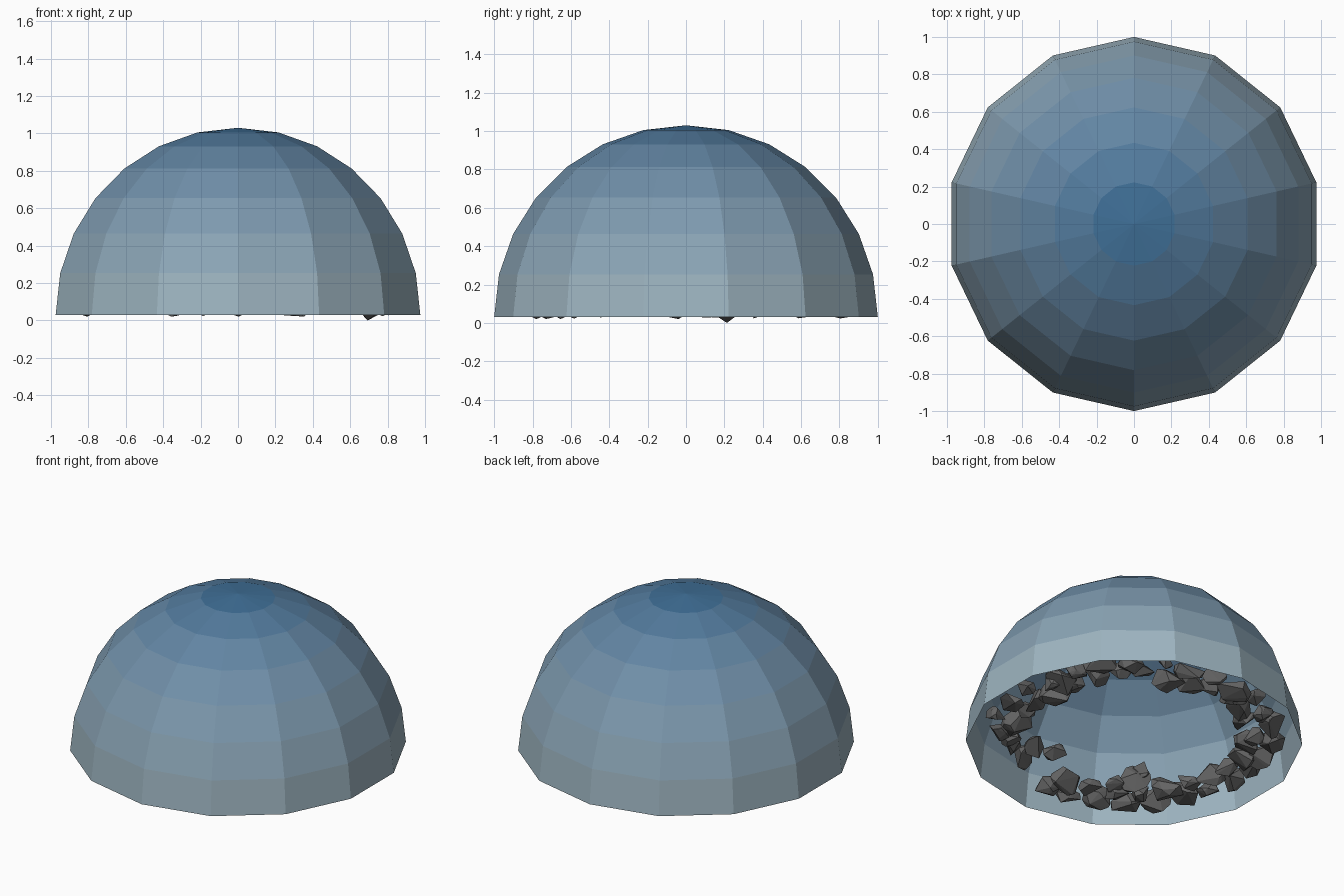
import bpy, bmesh, math, random
from mathutils import Vector, Matrix

if "Cube" in bpy.data.objects:
    bpy.data.objects.remove(bpy.data.objects["Cube"])

random.seed(7)
BASE = 0.03


def material(name, rgb):
    m = bpy.data.materials.new(name)
    m.diffuse_color = (*rgb, 1)
    m.use_nodes = True
    m.node_tree.nodes["Principled BSDF"].inputs["Base Color"].default_value = m.diffuse_color
    return m


def finish(bm, name, mats):
    me = bpy.data.meshes.new(name)
    bm.to_mesh(me)
    bm.free()
    for m in mats:
        me.materials.append(m)
    ob = bpy.data.objects.new(name, me)
    bpy.context.collection.objects.link(ob)
    return ob


# open sky dome: upper half of a 14-sided sphere, pale at the rim and blue on top
bm = bmesh.new()
bmesh.ops.create_uvsphere(bm, u_segments=14, v_segments=14, radius=1)
bmesh.ops.delete(bm, geom=[v for v in bm.verts if v.co.z < -0.01], context='VERTS')
for f in bm.faces:
    z = f.calc_center_median().z
    f.material_index = min(6, int(math.degrees(math.asin(min(z, 1))) / (90 / 7)))
bmesh.ops.translate(bm, verts=bm.verts, vec=(0, 0, BASE))
low, high = (0.34, 0.46, 0.53), (0.05, 0.16, 0.31)
bands = [material(f"sky_{i}", [a + (b - a) * (i / 6) ** 0.7 for a, b in zip(low, high)])
         for i in range(7)]
finish(bm, "sky_dome", bands)


# ring of angular boulders inside the rim
def boulder(bm, deg, r, z, size, turn=0.0):
    a = math.radians(deg)
    tmp = bmesh.new()
    pts = []
    for _ in range(14):
        d = Vector([random.gauss(0, 1) for _ in range(3)]).normalized()
        pts.append(tmp.verts.new((d.x * size[0] / 2, d.y * size[1] / 2, d.z * size[2] / 2)))
    hull = bmesh.ops.convex_hull(tmp, input=pts)
    loose = [g for g in hull["geom_interior"] if isinstance(g, bmesh.types.BMVert)]
    bmesh.ops.delete(tmp, geom=loose, context='VERTS')
    mat = (Matrix.Translation((r * math.cos(a), r * math.sin(a), z))
           @ Matrix.Rotation(a + turn, 4, 'Z')
           @ Matrix.Rotation(random.uniform(-0.3, 0.3), 4, 'X'))
    tmp.transform(mat)
    low_z = min(v.co.z for v in tmp.verts)
    if low_z < 0.02:
        bmesh.ops.translate(tmp, verts=tmp.verts, vec=(0, 0, 0.02 - low_z))
    me = bpy.data.meshes.new("tmp")
    tmp.to_mesh(me)
    tmp.free()
    bm.from_mesh(me)
    bpy.data.meshes.remove(me)


bm = bmesh.new()
COUNT = 56
for i in range(COUNT):
    deg = -68 + 338 * i / (COUNT - 1)
    r = 0.76 + (0.06 if i % 2 else -0.06) + random.uniform(-0.03, 0.03)
    if i < 4:
        r -= 0.04 * (4 - i)
    s = random.uniform(0.8, 1.25)
    boulder(bm, deg, r, random.uniform(0.08, 0.12),
            (0.15 * s, 0.19 * s, 0.13 * s), random.uniform(-0.6, 0.6))
# inner clump and one low slab that touches the ground
boulder(bm, 229, 0.60, 0.12, (0.15, 0.2, 0.19))
boulder(bm, 225, 0.58, 0.17, (0.11, 0.12, 0.16))
boulder(bm, 240, 0.62, 0.10, (0.12, 0.15, 0.11))
boulder(bm, 16, 0.77, 0.08, (0.24, 0.2, 0.12))
tip = min((v for v in bm.verts if v.co.x > 0.6 and 0.1 < v.co.y < 0.35), key=lambda v: v.co.z)
tip.co.z = 0
finish(bm, "boulder_ring", [material("rock", (0.13, 0.13, 0.13))])
